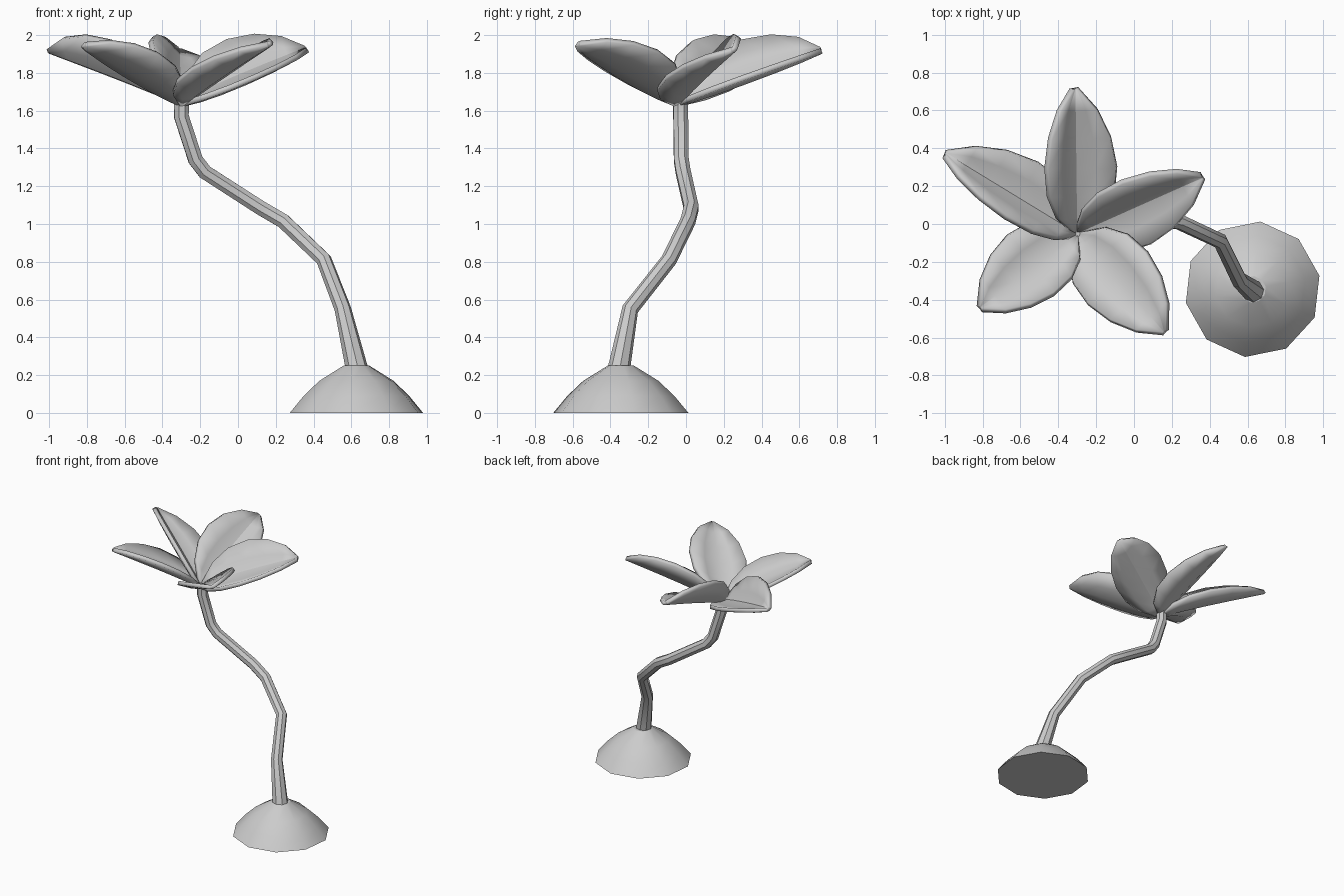
import bpy, bmesh, math
from mathutils import Vector

if "Cube" in bpy.data.objects:
    bpy.data.objects.remove(bpy.data.objects["Cube"])


def make_mesh(name, rows, closed):
    """Skin rows of points with quads; closed rows form a loop."""
    bm = bmesh.new()
    vs = [[bm.verts.new(p) for p in r] for r in rows]
    n = len(rows[0])
    for a, b in zip(vs, vs[1:]):
        for i in range(n if closed else n - 1):
            j = (i + 1) % n
            bm.faces.new((a[i], a[j], b[j], b[i]))
    if closed:
        bm.faces.new(vs[0][::-1])
        bm.faces.new(vs[-1])
    mesh = bpy.data.meshes.new(name)
    bm.to_mesh(mesh)
    bm.free()
    obj = bpy.data.objects.new(name, mesh)
    bpy.context.collection.objects.link(obj)
    return obj


def shade(obj):
    bpy.ops.object.select_all(action='DESELECT')
    obj.select_set(True)
    bpy.context.view_layer.objects.active = obj
    bpy.ops.object.shade_smooth_by_angle(angle=math.radians(30))


# Ten-sided domed base
rows = []
for r, z in [(0.36, 0.0), (0.285, 0.09), (0.2, 0.17), (0.07, 0.25)]:
    rows.append([(0.627 + r * math.cos(math.radians(11.5 + 36 * k)),
                  -0.345 + r * math.sin(math.radians(11.5 + 36 * k)), z) for k in range(10)])
shade(make_mesh("base", rows, True))

# Bent, tapering stem
path = [(0.635, -0.36, 0.2, 0.064), (0.623, -0.35, 0.26, 0.058), (0.555, -0.295, 0.55, 0.044),
        (0.455, -0.09, 0.81, 0.042), (0.24, 0.01, 1.015, 0.042), (0.12, 0.028, 1.085, 0.042),
        (-0.175, -0.015, 1.275, 0.042), (-0.225, -0.025, 1.34, 0.042),
        (-0.30, -0.028, 1.57, 0.042), (-0.30, -0.028, 1.66, 0.042)]
curve = bpy.data.curves.new("stem", 'CURVE')
curve.dimensions = '3D'
curve.bevel_depth = 1.0
curve.bevel_resolution = 2
curve.use_fill_caps = True
spline = curve.splines.new('POLY')
spline.points.add(len(path) - 1)
for p, (x, y, z, r) in zip(spline.points, path):
    p.co = (x, y, z, 1)
    p.radius = r
stem = bpy.data.objects.new("stem", curve)
bpy.context.collection.objects.link(stem)
bpy.ops.object.select_all(action='DESELECT')
stem.select_set(True)
bpy.context.view_layer.objects.active = stem
bpy.ops.object.convert(target='MESH')
shade(bpy.context.view_layer.objects.active)

# Cupped petals, each rolled so one edge overlaps its neighbour
OUTLINE = [(0.0, 0.03), (0.1, 0.6), (0.25, 0.92), (0.45, 1.0), (0.66, 0.85), (0.85, 0.52), (1.0, 0.04)]
HEART = Vector((-0.30, -0.05, 1.65))


def petal(name, yaw, length, tip_z, wl, wr, hl, hr):
    a = math.radians(yaw)
    along = Vector((math.cos(a), math.sin(a), 0))
    side = Vector((-math.sin(a), math.cos(a), 0))
    rows = []
    for t, f in OUTLINE:
        row = []
        for u in (-1, -0.5, 0, 0.5, 1):
            rise = (hl - hr) / 2 * u + (hl + hr) / 2 * u * u
            p = HEART + along * length * t + side * f * u * (wl if u > 0 else wr)
            p.z += (tip_z - HEART.z) * t ** 0.9 + rise * f
            row.append(p)
        rows.append(row[::-1])
    obj = make_mesh(name, rows, False)
    solid = obj.modifiers.new("thickness", 'SOLIDIFY')
    solid.thickness = 0.03
    solid.offset = -1 if obj.data.polygons[8].normal.z > 0 else 1
    shade(obj)


petal("petal_back", 90.7, 0.76, 1.93, 0.145, 0.21, 0.19, 0.0)
petal("petal_right", 24, 0.72, 1.935, 0.14, 0.205, 0.19, 0.0)
petal("petal_front_right", -48.5, 0.69, 1.965, 0.20, 0.20, 0.12, 0.03)
petal("petal_front_left", -142.6, 0.64, 1.96, 0.17, 0.21, 0.11, 0.05)
petal("petal_left", 148.6, 0.81, 1.93, 0.11, 0.21, 0.19, 0.0)
